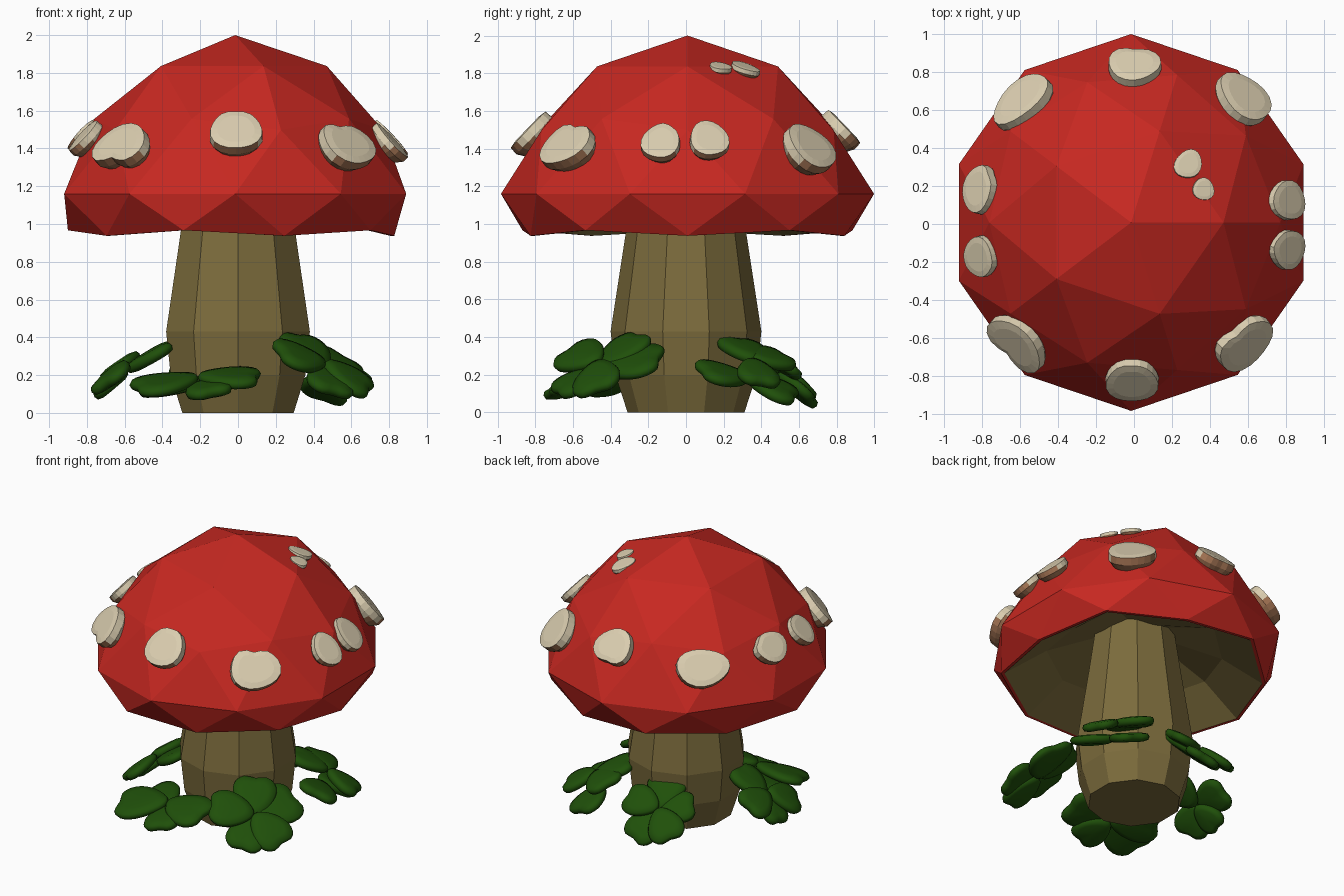
import bpy, bmesh, math, random
from mathutils import Vector, Matrix
from mathutils.bvhtree import BVHTree

random.seed(4)
if "Cube" in bpy.data.objects:
    bpy.data.objects.remove(bpy.data.objects["Cube"])


def material(name, rgb):
    m = bpy.data.materials.new(name)
    m.use_nodes = True
    m.diffuse_color = (*rgb, 1)
    m.node_tree.nodes["Principled BSDF"].inputs["Base Color"].default_value = (*rgb, 1)
    return m


RED = material("cap red", (0.57, 0.021, 0.015))
TAN = material("stem tan", (0.20, 0.148, 0.045))
CREAM = material("spot cream", (0.70, 0.61, 0.43))
BROWN = material("spot underside brown", (0.38, 0.18, 0.09))
GREEN = material("leaf green", (0.014, 0.08, 0.003))
UP = Vector((0, 0, 1))


def make_object(name, bm, *mats):
    mesh = bpy.data.meshes.new(name)
    bm.to_mesh(mesh)
    bm.free()
    for m in mats:
        mesh.materials.append(m)
    ob = bpy.data.objects.new(name, mesh)
    bpy.context.collection.objects.link(ob)


def slab(outline, layers, matrix):
    """Stack scaled copies of a flat outline and close both ends with fans."""
    bm = bmesh.new()
    n = len(outline)
    mid = sum((Vector((x, y, 0)) for x, y in outline), Vector()) / n
    rings = []
    for scale, z in layers:
        rings.append([bm.verts.new(matrix @ (mid.lerp(Vector((x, y, 0)), scale) + UP * z))
                      for x, y in outline])
    for lo, hi in zip(rings, rings[1:]):
        for i in range(n):
            j = (i + 1) % n
            bm.faces.new((lo[i], lo[j], hi[j], hi[i]))
    for ring, z in ((rings[0], layers[0][1]), (rings[-1], layers[-1][1])):
        c = bm.verts.new(matrix @ (mid + UP * z))
        for i in range(n):
            bm.faces.new((ring[i], ring[(i + 1) % n], c))
    bmesh.ops.recalc_face_normals(bm, faces=bm.faces)
    return bm


def frame(pos, normal):
    """Matrix with z along the normal and y pointing uphill."""
    z = normal.normalized()
    x = UP.cross(z).normalized()
    y = z.cross(x)
    return Matrix.Translation(pos) @ Matrix((x, y, z)).transposed().to_4x4()


# Cap: faceted dome with a drooping rim
CAP_C, CAP_SIZE = Vector((-0.015, 0.008, 1.16)), Vector((0.952, 0.99, 0.84))
bm = bmesh.new()
bmesh.ops.create_icosphere(bm, subdivisions=2, radius=1)
bmesh.ops.delete(bm, geom=[v for v in bm.verts if v.co.z < -0.6], context='VERTS')
for v in bm.verts:
    x, y, z = v.co
    spread = 1.0
    if z < -0.2:
        z = -0.265 if z < -0.5 else -0.23
        spread = 1.04
    elif 0.8 < z < 0.95:
        z = 0.805
        spread = 0.97
    elif 0.4 < z < 0.6:
        z *= 0.9
        spread = 0.92
    v.co = CAP_C + Vector((x * spread, y * spread, z)) * CAP_SIZE
bm.normal_update()
cap_tree = BVHTree.FromBMesh(bm)

# Cap underside: thin red lip, then a shallow hollow rising to the stem
edges = [e for e in bm.edges if e.is_boundary]
for shrink, rise, slot in ((0.975, 0.0, 0), (0.68, 0.18, 1), (0.4, 0.12, 1)):
    new = bmesh.ops.extrude_edge_only(bm, edges=edges)["geom"]
    for v in (g for g in new if isinstance(g, bmesh.types.BMVert)):
        v.co.xy = CAP_C.xy + (v.co.xy - CAP_C.xy) * shrink
        v.co.z += rise
    for f in (g for g in new if isinstance(g, bmesh.types.BMFace)):
        f.material_index = slot
    edges = [g for g in new if isinstance(g, bmesh.types.BMEdge) and g.is_boundary]
bmesh.ops.recalc_face_normals(bm, faces=bm.faces)
make_object("cap", bm, RED, TAN)

# Stem: ten-sided bulging column running up into the cap
ring = [(math.cos(a), math.sin(a)) for a in (math.radians(18 + 36 * i) for i in range(10))]
profile = [(0.31, 0), (0.375, 0.2), (0.40, 0.43), (0.32, 0.95), (0.27, 1.3)]
make_object("stem", slab(ring, profile, Matrix()), TAN)


# Spots: thick irregular discs; x, y, half width, half height, notch depth, notch angle
def spot_outline(w, h, notch, notch_deg):
    pts = []
    phase = random.uniform(0, 6)
    for i in range(20):
        a = math.tau * i / 20
        d = (a - math.radians(notch_deg) + math.pi) % math.tau - math.pi
        r = 1 + 0.05 * math.cos(3 * a + phase) - notch * math.exp(-(d / 0.4) ** 2)
        pts.append((w * r * math.cos(a), h * r * math.sin(a)))
    return pts


SPOTS = [
    (-0.01, -0.80, 0.14, 0.145, 0.12, 90),
    (0.56, -0.61, 0.17, 0.15, 0.3, 90),
    (0.79, -0.13, 0.105, 0.125, 0.1, 60),
    (0.79, 0.12, 0.105, 0.125, 0, 0),
    (0.56, 0.64, 0.16, 0.15, 0, 0),
    (0.0, 0.81, 0.14, 0.13, 0.15, -90),
    (-0.57, 0.63, 0.18, 0.13, 0, 0),
    (-0.79, 0.18, 0.13, 0.11, 0.2, 140),
    (-0.79, -0.17, 0.11, 0.11, 0.1, 30),
    (-0.60, -0.61, 0.18, 0.14, 0.3, -90),
    (0.28, 0.31, 0.07, 0.085, 0, 0),
    (0.36, 0.18, 0.06, 0.06, 0, 0),
]
for k, (x, y, w, h, notch, deg) in enumerate(SPOTS):
    hit = cap_tree.ray_cast(Vector((x, y, 3)), -UP)[0]
    hit.z += 0.02 if hit.z < 1.7 else -0.01
    t = min(1, w / 0.15)
    layers = [(0.8, -0.045 * t), (1, 0.005 * t), (0.98, 0.055 * t), (0.7, 0.062 * t)]
    bm = slab(spot_outline(w, h, notch, deg), layers, frame(hit, hit - UP * 0.7))
    bm.normal_update()
    for f in bm.faces:
        f.material_index = 1 if f.normal.z < -0.3 else 0
    make_object(f"spot_{k + 1}", bm, CREAM, BROWN)


# Clovers: heart leaves fanned around a centre on a plane leaning outward
def heart(length, width):
    pts = []
    for i in range(28):
        a = math.tau * i / 28 - math.pi
        c = math.cos(a)
        reach = 1 + c * (1 - 0.2 * math.exp(-(a / 0.35) ** 2))
        pts.append((length / 2 * reach, width / 2 * math.sin(a) * (1 + 0.3 * c)))
    return pts


CLOVERS = [  # centre, lean in degrees, layer gap, (leaf angle, leaf length) pairs
    ((0.45, -0.46, 0.25), 33, 0.02,
     ((80, 0.33), (165, 0.32), (-115, 0.30), (-55, 0.31), (27, 0.37))),
    ((-0.21, -0.50, 0.17), 17, 0.02, ((170, 0.35), (15, 0.35), (-50, 0.28), (-140, 0.38))),
    ((-0.60, -0.07, 0.24), 34, 0.02, ((80, 0.30), (180, 0.28), (-110, 0.23), (-40, 0.28))),
    ((-0.13, 0.50, 0.22), 38, 0.02,
     ((90, 0.31), (165, 0.27), (-120, 0.28), (-55, 0.28), (20, 0.26))),
    ((0.46, 0.34, 0.23), 25, -0.05,
     ((75, 0.30), (170, 0.31), (-110, 0.27), (-45, 0.30), (15, 0.29))),
]
LEAF_LAYERS = [(0.7, -0.03), (0.94, -0.02), (1, 0.002), (0.93, 0.022), (0.6, 0.032)]
for k, (pos, lean, gap, leaves) in enumerate(CLOVERS):
    pos = Vector(pos)
    out = Vector((pos.x, pos.y, 0)).normalized()
    t = math.radians(lean)
    base = frame(pos, UP * math.cos(t) + out * math.sin(t))
    for n, (deg, size) in enumerate(leaves):
        droop = math.radians(random.uniform(-4, 8))
        lift = Matrix.Translation(UP * (gap if n % 2 else -gap))
        turn = Matrix.Rotation(math.radians(deg), 4, 'Z') @ Matrix.Rotation(droop, 4, 'Y')
        bm = slab(heart(size, size * 0.85), LEAF_LAYERS, base @ lift @ turn)
        for f in bm.faces:
            f.smooth = True
        make_object(f"clover_{k + 1}_leaf_{n + 1}", bm, GREEN)
